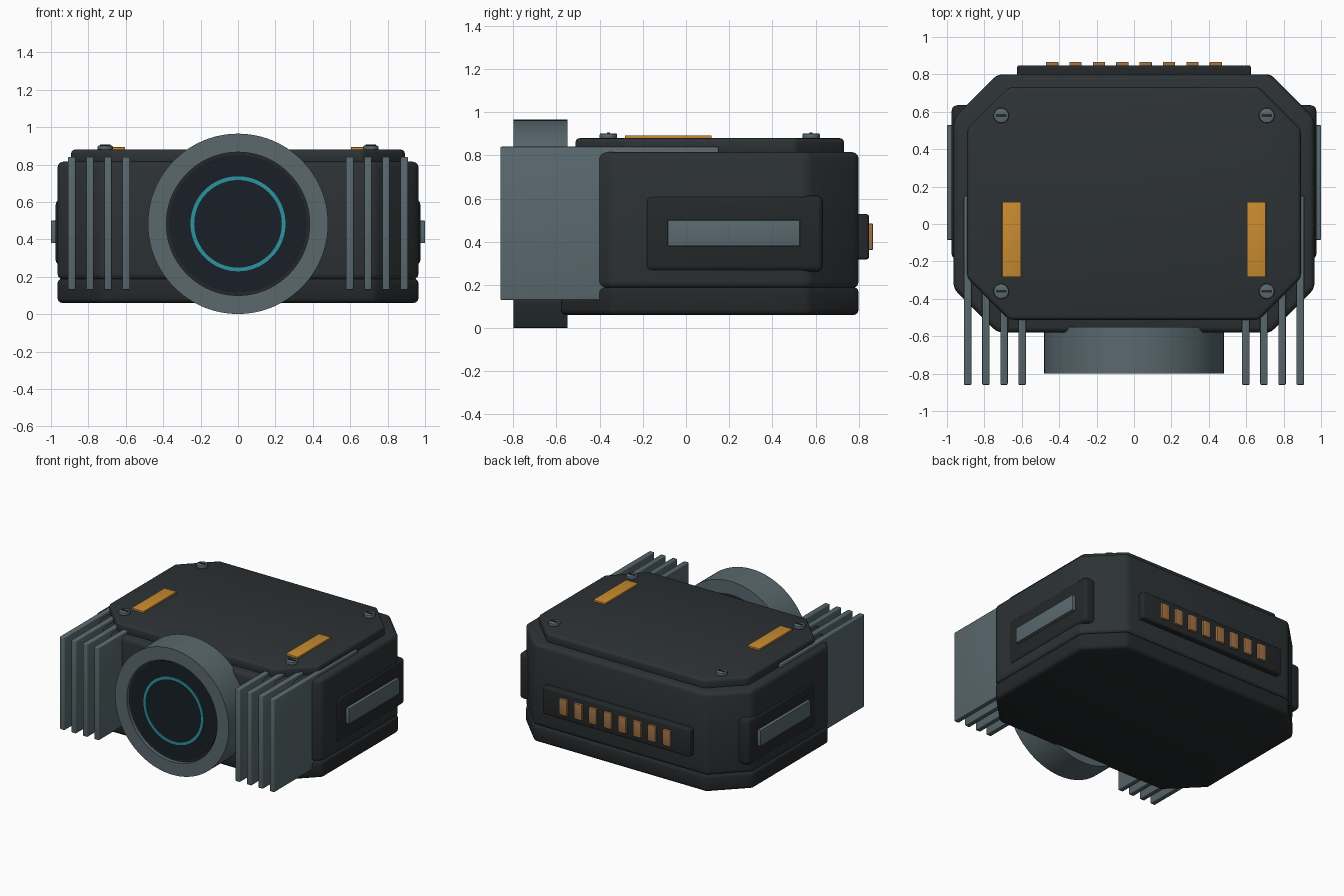
import bpy, bmesh
from math import pi, sin, cos
from mathutils import Matrix, Vector

if "Cube" in bpy.data.objects:
    bpy.data.objects.remove(bpy.data.objects["Cube"])


def mat(name, r, g, b):
    m = bpy.data.materials.new(name)
    m.diffuse_color = (r, g, b, 1)
    m.use_nodes = True
    m.node_tree.nodes["Principled BSDF"].inputs["Base Color"].default_value = m.diffuse_color
    return m


SHELL = mat("charcoal", 0.026, 0.032, 0.035)
DARK = mat("near_black", 0.018, 0.021, 0.023)
METAL = mat("grey_metal", 0.10, 0.14, 0.155)
ORANGE = mat("orange", 0.58, 0.26, 0.03)
COPPER = mat("copper", 0.36, 0.17, 0.06)
GLASS = mat("lens_glass", 0.009, 0.014, 0.02)
TEAL = mat("teal", 0.025, 0.29, 0.37)


def finish(name, bm, material, bevel=0.0, segs=3):
    """Bevel the sharp edges, then turn the bmesh into a named object."""
    bmesh.ops.recalc_face_normals(bm, faces=bm.faces)
    if bevel:
        edges = [e for e in bm.edges if e.calc_face_angle(0) > 0.6]
        bmesh.ops.bevel(bm, geom=edges, offset=bevel, segments=segs,
                        profile=0.5, affect='EDGES', clamp_overlap=True)
    me = bpy.data.meshes.new(name)
    bm.to_mesh(me)
    bm.free()
    me.materials.append(material)
    ob = bpy.data.objects.new(name, me)
    bpy.context.collection.objects.link(ob)
    return ob


def box(name, x, y, z, material, bevel=0.0):
    """Box from (min, max) ranges."""
    bm = bmesh.new()
    bmesh.ops.create_cube(bm, size=1)
    for v in bm.verts:
        v.co = Vector([(r[0] + r[1]) / 2 + c * (r[1] - r[0])
                       for r, c in zip((x, y, z), v.co)])
    return finish(name, bm, material, bevel)


def octagon(name, hx, y, z, cut, material, bevel):
    """Slab with chamfered plan corners."""
    y0, y1 = y
    pts = [(hx - cut, y0), (hx, y0 + cut), (hx, y1 - cut), (hx - cut, y1),
           (cut - hx, y1), (-hx, y1 - cut), (-hx, y0 + cut), (cut - hx, y0)]
    bm = bmesh.new()
    f = bm.faces.new([bm.verts.new((px, py, z[0])) for px, py in pts])
    ext = bmesh.ops.extrude_face_region(bm, geom=[f])
    bmesh.ops.translate(bm, vec=(0, 0, z[1] - z[0]),
                        verts=[v for v in ext['geom'] if isinstance(v, bmesh.types.BMVert)])
    return finish(name, bm, material, bevel)


def cyl(name, centre, r, depth, axis, material, bevel=0.0, n=64):
    bm = bmesh.new()
    rot = Matrix.Rotation(pi / 2, 4, 'X') if axis == 'Y' else Matrix()
    bmesh.ops.create_cone(bm, cap_ends=True, segments=n, radius1=r, radius2=r,
                          depth=depth, matrix=Matrix.Translation(centre) @ rot)
    return finish(name, bm, material, bevel, 2)


def tube(name, y, zc, r_in, r_out, material, n=96):
    """Hollow ring around the y axis."""
    prof = [(r_in, y[0]), (r_out, y[0]), (r_out, y[1]), (r_in, y[1])]
    bm = bmesh.new()
    loops = [[bm.verts.new((r * cos(2 * pi * i / n), yy, zc + r * sin(2 * pi * i / n)))
              for r, yy in prof] for i in range(n)]
    for i in range(n):
        a, b = loops[i], loops[(i + 1) % n]
        for k in range(4):
            bm.faces.new((a[k], a[(k + 1) % 4], b[(k + 1) % 4], b[k]))
    return finish(name, bm, material)


# Housing: base tray, main shell, lid
octagon("base_tray", 0.965, (-0.58, 0.80), (0.06, 0.19), 0.235, DARK, 0.025)
octagon("main_shell", 0.965, (-0.58, 0.80), (0.185, 0.815), 0.235, SHELL, 0.03)
octagon("lid", 0.892, (-0.512, 0.732), (0.80, 0.88), 0.225, SHELL, 0.02)

# Lens
ZC = 0.483
tube("lens_ring", (-0.80, -0.55), ZC, 0.383, 0.482, METAL)
cyl("lens_barrel", (0, -0.66, ZC), 0.384, 0.22, 'Y', DARK)
cyl("lens_glass", (0, -0.745, ZC), 0.368, 0.06, 'Y', GLASS)
tube("lens_glow_ring", (-0.782, -0.77), ZC, 0.234, 0.254, TEAL)

for s, side in ((-1, "left"), (1, "right")):
    def span(a, b):
        return tuple(sorted((s * a, s * b)))

    # Cooling fins
    for i in range(4):
        x = 0.598 + i * 0.097
        box(f"fin_{side}_{i + 1}", span(x - 0.02, x + 0.02), (-0.86, 0.15),
            (0.13, 0.84), METAL, 0.006)
    # Side pod with light strip
    box(f"side_pod_{side}", span(0.85, 0.975), (-0.19, 0.635), (0.26, 0.615), DARK, 0.03)
    box(f"side_strip_{side}", span(0.93, 1.0), (-0.085, 0.528), (0.38, 0.50), METAL, 0.004)
    # Lid marker
    box(f"lid_marker_{side}", span(0.603, 0.705), (-0.283, 0.118), (0.87, 0.893), ORANGE, 0.002)
    # Lid screws with slots
    for y, end in ((-0.36, "front"), (0.58, "back")):
        cyl(f"screw_{side}_{end}", (s * 0.71, y, 0.889), 0.041, 0.026, 'Z', METAL, 0.008, 32)
        box(f"screw_slot_{side}_{end}", (s * 0.71 - 0.027, s * 0.71 + 0.027),
            (y - 0.007, y + 0.007), (0.895, 0.906), DARK)

# Rear connector with contacts
box("rear_connector", (-0.625, 0.625), (0.77, 0.848), (0.318, 0.528), DARK, 0.012)
for i in range(8):
    x = (i - 3.5) * 0.125
    box(f"rear_contact_{i + 1}", (x - 0.033, x + 0.033), (0.83, 0.866), (0.362, 0.484), COPPER, 0.003)

# Smooth the rounded edges, keep the hard ones
for ob in bpy.context.collection.objects:
    ob.select_set(True)
    bpy.context.view_layer.objects.active = ob
bpy.ops.object.shade_smooth_by_angle(angle=0.61)
